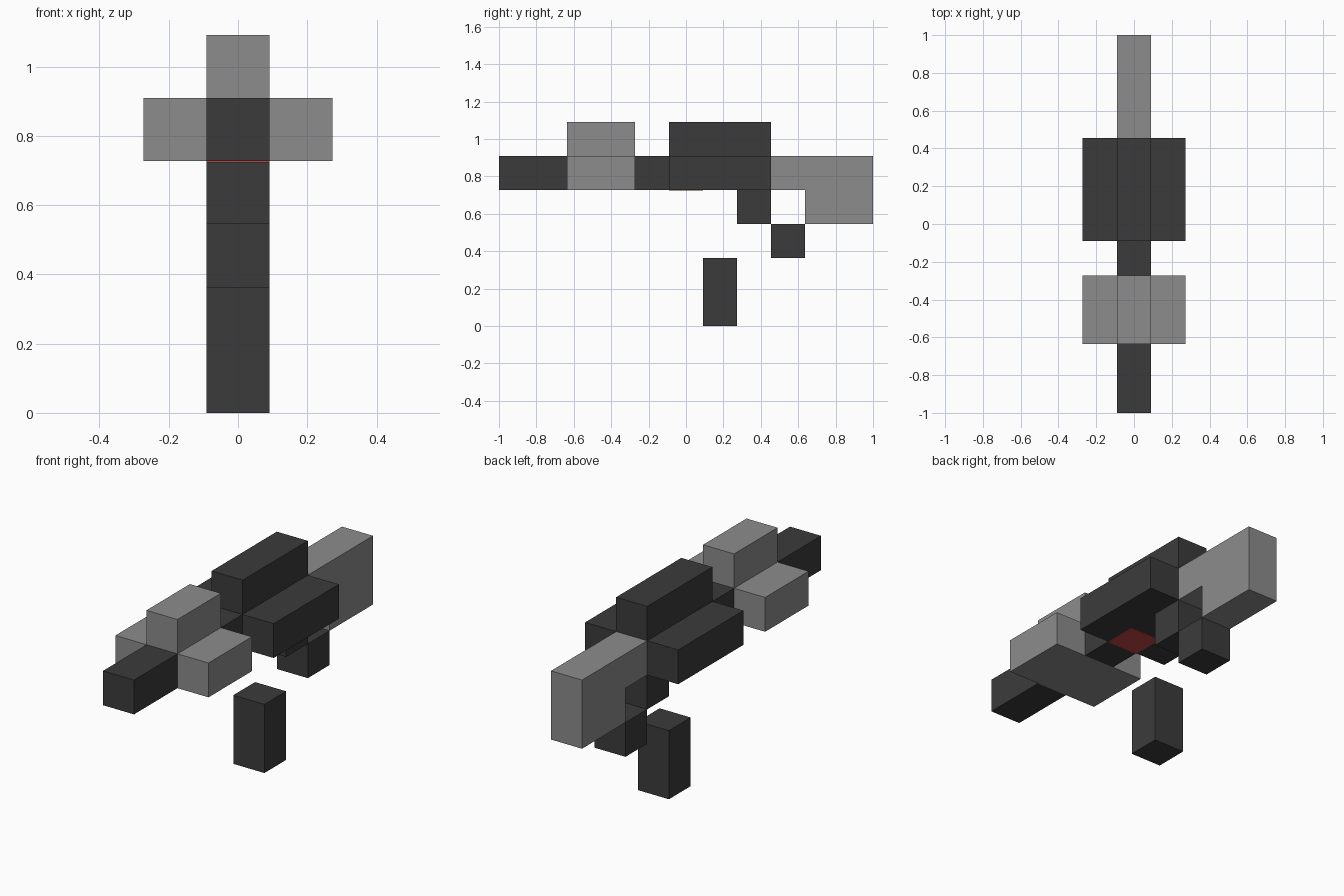
import bpy
import bmesh
from mathutils import Vector

if "Cube" in bpy.data.objects:
    bpy.data.objects.remove(bpy.data.objects["Cube"])

U = 2 / 11  # one block


def make_material(name, colour):
    mat = bpy.data.materials.new(name)
    mat.use_nodes = True
    mat.diffuse_color = (*colour, 1)
    bsdf = next(n for n in mat.node_tree.nodes if n.type == 'BSDF_PRINCIPLED')
    bsdf.inputs["Base Color"].default_value = (*colour, 1)
    bsdf.inputs["Roughness"].default_value = 0.8
    return mat


DARK = make_material("dark grey", (0.044, 0.044, 0.044))
LIGHT = make_material("light grey", (0.262, 0.262, 0.262))
RED = make_material("red", (0.53, 0.06, 0.06))


def extrude(name, outline, direction, mat):
    """Solid from a planar outline, in blocks: y runs 0 (front) to 11 (back)."""
    bm = bmesh.new()
    verts = [bm.verts.new(((x * U, y * U - 1, z * U))) for x, y, z in outline]
    base = bm.faces.new(verts)
    top = bmesh.ops.extrude_face_region(bm, geom=[base], use_keep_orig=True)
    moved = [g for g in top["geom"] if isinstance(g, bmesh.types.BMVert)]
    bmesh.ops.translate(bm, verts=moved, vec=Vector(direction) * U)
    bmesh.ops.recalc_face_normals(bm, faces=bm.faces)
    mesh = bpy.data.meshes.new(name)
    bm.to_mesh(mesh)
    bm.free()
    mesh.materials.append(mat)
    obj = bpy.data.objects.new(name, mesh)
    bpy.context.collection.objects.link(obj)
    return obj


def side_part(name, outline, mat):
    """One block wide part from its (y, z) side outline."""
    return extrude(name, [(-0.5, y, z) for y, z in outline], (1, 0, 0), mat)


def block(name, y0, y1, z0, z1, mat):
    return side_part(name, [(y0, z0), (y1, z0), (y1, z1), (y0, z1)], mat)


def tee_part(name, y0, y1, mat):
    """Three blocks wide with a raised centre, running along y."""
    tee = [(-1.5, 4), (1.5, 4), (1.5, 5), (0.5, 5),
           (0.5, 6), (-0.5, 6), (-0.5, 5), (-1.5, 5)]
    return extrude(name, [(x, y0, z) for x, z in tee], (0, y1 - y0, 0), mat)


# Barrel, from muzzle to receiver
block("muzzle", 0, 2, 4, 5, DARK)
tee_part("fore_grip", 2, 4, LIGHT)
block("barrel_link", 4, 5, 4, 5, DARK)

# Receiver with the red plate beneath it
tee_part("receiver", 5, 8, DARK)
block("red_under_plate", 5, 6, 3.98, 4, RED)

# Stepped handle and L-shaped stock
block("upper_handle", 7, 8, 3, 4, DARK)
block("lower_handle", 8, 9, 2, 3, DARK)
side_part("stock", [(8, 4), (9, 4), (9, 3), (11, 3), (11, 5), (8, 5)], LIGHT)

# Detached magazine below the receiver
block("magazine", 6, 7, 0, 2, DARK)
